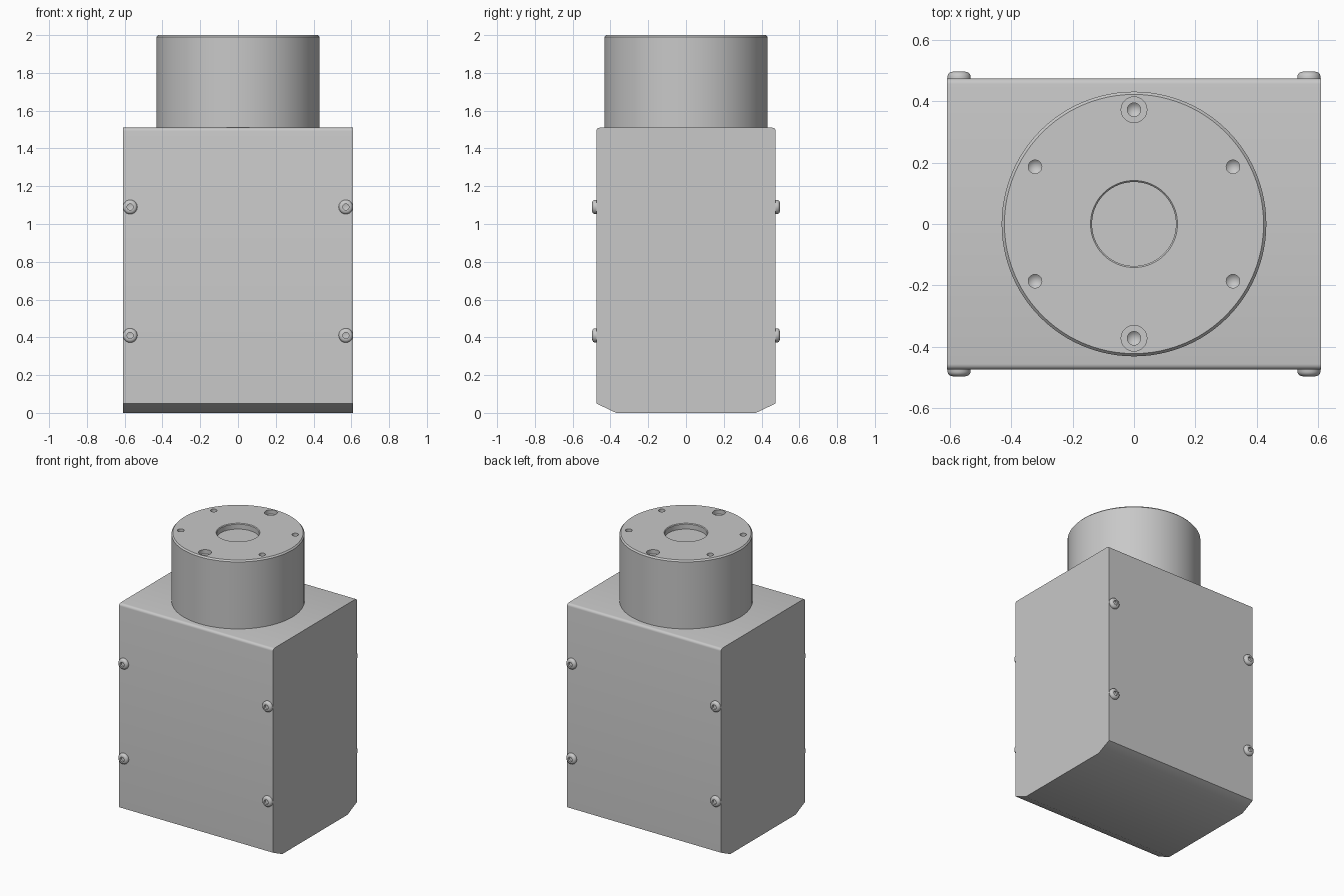
import bpy, bmesh, math
from mathutils import Matrix

cube = bpy.data.objects.get("Cube")
if cube:
    bpy.data.objects.remove(cube, do_unlink=True)

grey = bpy.data.materials.new("light_grey_metal")
grey.use_nodes = True
colour = (0.58, 0.58, 0.58, 1)
grey.diffuse_color = colour
grey.node_tree.nodes["Principled BSDF"].inputs["Base Color"].default_value = colour

HALF_X, HALF_Y, BODY_TOP = 0.61, 0.475, 1.51


def finish(name, bm):
    bmesh.ops.recalc_face_normals(bm, faces=bm.faces)
    mesh = bpy.data.meshes.new(name)
    bm.to_mesh(mesh)
    bm.free()
    mesh.materials.append(grey)
    obj = bpy.data.objects.new(name, mesh)
    bpy.context.collection.objects.link(obj)
    return obj


def activate(obj):
    bpy.ops.object.select_all(action="DESELECT")
    obj.select_set(True)
    bpy.context.view_layer.objects.active = obj


def smooth(obj):
    activate(obj)
    bpy.ops.object.shade_smooth_by_angle(angle=math.radians(30))


def lathe(name, profile, steps, matrix=Matrix()):
    """Revolve (radius, height) points about z, then place the result."""
    bm = bmesh.new()
    verts = [bm.verts.new((r, 0, z)) for r, z in profile]
    edges = [bm.edges.new(pair) for pair in zip(verts, verts[1:])]
    bmesh.ops.spin(bm, geom=verts + edges, cent=(0, 0, 0), axis=(0, 0, 1),
                   angle=math.tau, steps=steps, use_merge=True)
    bmesh.ops.remove_doubles(bm, verts=bm.verts, dist=1e-5)
    bm.transform(matrix)
    return finish(name, bm)


# Housing: side profile with sloped bottom edges and rounded top edges
r = 0.018
half = [(0.37, 0), (HALF_Y, 0.05)]
for i in range(5):
    a = math.radians(90 * i / 4)
    half.append((HALF_Y - r + r * math.cos(a), BODY_TOP - r + r * math.sin(a)))
outline = half + [(-y, z) for y, z in reversed(half)]
bm = bmesh.new()
face = bm.faces.new([bm.verts.new((-HALF_X, y, z)) for y, z in outline])
side = bmesh.ops.extrude_face_region(bm, geom=[face])["geom"]
bmesh.ops.translate(bm, vec=(2 * HALF_X, 0, 0),
                    verts=[v for v in side if isinstance(v, bmesh.types.BMVert)])
smooth(finish("housing", bm))

# Round flange with a bevelled rim and a shallow centre recess
flange = lathe("round_flange", [
    (0, 1.5), (0.432, 1.5), (0.432, 1.99), (0.423, 2),
    (0.142, 2), (0.137, 1.995), (0.137, 1.96), (0, 1.96)], 96)

# Bolt holes: two counterbored, four plain, all with conical ends
plain = [(0, -0.07), (0.022, -0.05), (0.022, 0.02), (0, 0.02)]
stepped = [(0, -0.1), (0.022, -0.08), (0.022, -0.03),
           (0.042, -0.03), (0.042, 0.02), (0, 0.02)]
for deg in range(30, 390, 60):
    a = math.radians(deg)
    place = Matrix.Translation((0.373 * math.cos(a), 0.373 * math.sin(a), 2))
    cutter = lathe("hole_cutter", stepped if deg in (90, 270) else plain, 32, place)
    cutter.hide_render = True
    activate(flange)
    mod = flange.modifiers.new("hole", "BOOLEAN")
    mod.operation, mod.solver, mod.object = "DIFFERENCE", "EXACT", cutter
    bpy.ops.object.modifier_apply(modifier=mod.name)
    bpy.data.objects.remove(cutter, do_unlink=True)
smooth(flange)

# Button-head screws on the front and back
head = [(0, -0.01), (0.038, -0.01), (0.038, 0.008), (0.035, 0.015),
        (0.029, 0.02), (0.021, 0.022), (0.016, 0.022), (0.016, 0.008), (0, 0.004)]
for label, sign in (("front", -1), ("back", 1)):
    turn = Matrix.Rotation(-sign * math.pi / 2, 4, "X")
    for x_label, x in (("right", -0.571), ("left", 0.571)):
        for z_label, z in (("lower", 0.41), ("upper", 1.09)):
            place = Matrix.Translation((x, sign * HALF_Y, z)) @ turn
            smooth(lathe(f"{label}_{x_label}_{z_label}_screw", head, 32, place))
